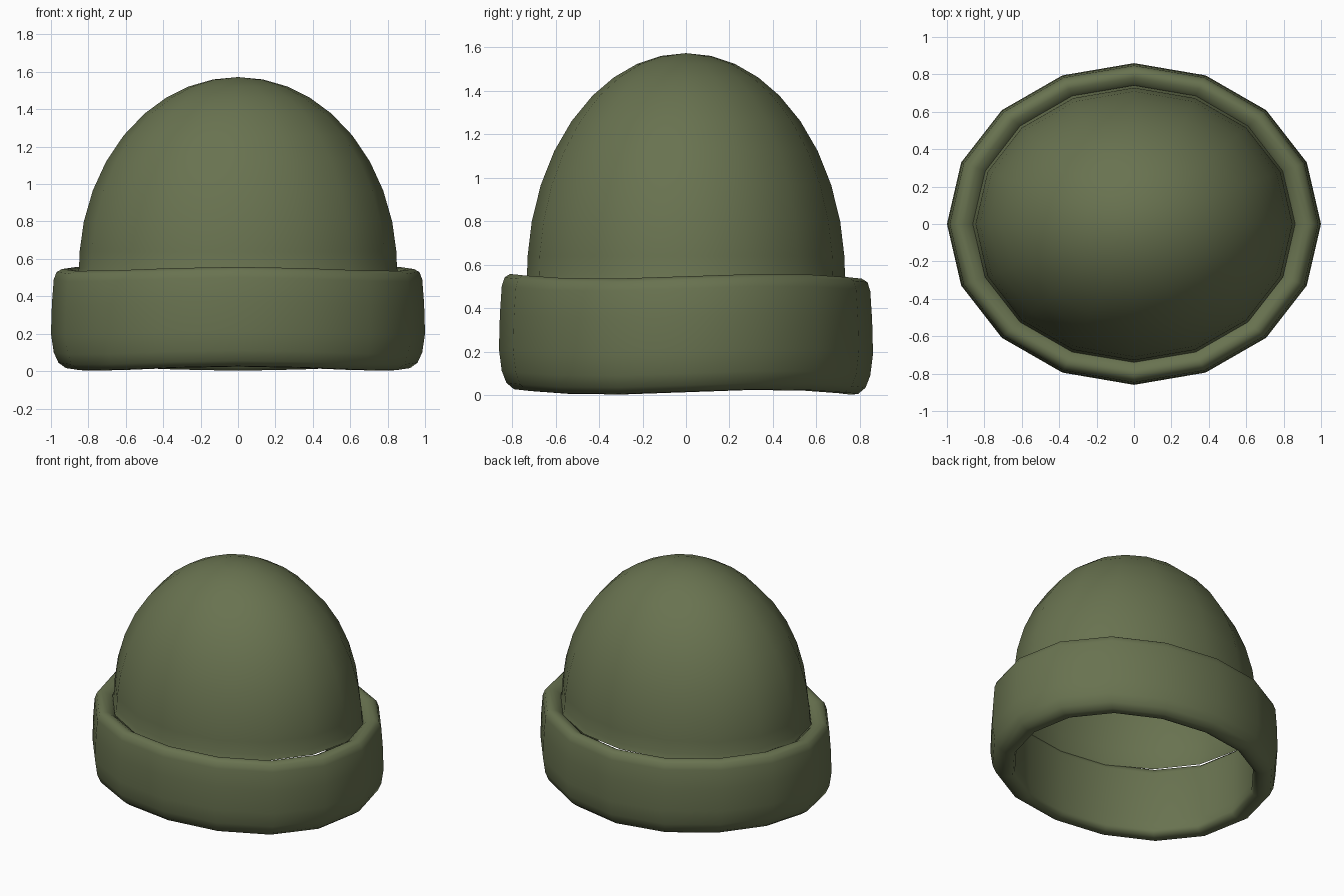
import bpy
from math import sin, cos, pi, radians

if "Cube" in bpy.data.objects:
    bpy.data.objects.remove(bpy.data.objects["Cube"])

SEG = 16      # sides around the hat
OVAL = 0.86   # depth relative to width

mat = bpy.data.materials.new("olive_knit")
mat.diffuse_color = (0.14, 0.17, 0.08, 1)
mat.use_nodes = True
mat.node_tree.nodes["Principled BSDF"].inputs["Base Color"].default_value = mat.diffuse_color


def lathe(name, profile, closed=False, pole=None, wave=0.0):
    """Spin (radius, z) points into an oval shell, with an optional three-lobed wave in height."""
    verts, faces = [], []
    n = len(profile)
    for r, z in profile:
        for i in range(SEG):
            a = 2 * pi * i / SEG          # measured from the front
            verts.append((r * sin(a), -r * OVAL * cos(a), z + wave * cos(3 * a)))
    for k in range(n if closed else n - 1):
        m = (k + 1) % n
        for i in range(SEG):
            j = (i + 1) % SEG
            faces.append((k * SEG + i, k * SEG + j, m * SEG + j, m * SEG + i))
    if pole is not None:
        verts.append((0, 0, pole))
        top = (n - 1) * SEG
        faces += [(top + i, top + (i + 1) % SEG, len(verts) - 1) for i in range(SEG)]
    mesh = bpy.data.meshes.new(name)
    mesh.from_pydata(verts, [], faces)
    mesh.materials.append(mat)
    for p in mesh.polygons:
        p.use_smooth = True
    ob = bpy.data.objects.new(name, mesh)
    bpy.context.collection.objects.link(ob)
    return ob


# Crown: half-ellipsoid whose lower edge tucks into the cuff
crown = [(0.862, 0.515), (0.85, 0.55)]
crown += [(0.85 * cos(radians(t)), 0.55 + 1.022 * sin(radians(t)))
          for t in (5, 14, 24, 34, 44, 54, 63, 72, 81)]
lathe("crown", crown, pole=1.572)

# Cuff: thick folded band with rounded edges, slightly wavy
cuff = [(0.83, 0.05), (0.845, 0.022), (0.88, 0.013), (0.92, 0.016), (0.96, 0.045),
        (0.985, 0.10), (1.0, 0.20), (0.995, 0.36), (0.985, 0.49), (0.97, 0.53),
        (0.94, 0.546), (0.91, 0.543), (0.88, 0.527), (0.855, 0.505),
        (0.842, 0.48), (0.842, 0.12)]
lathe("cuff", cuff, closed=True, wave=0.011)
